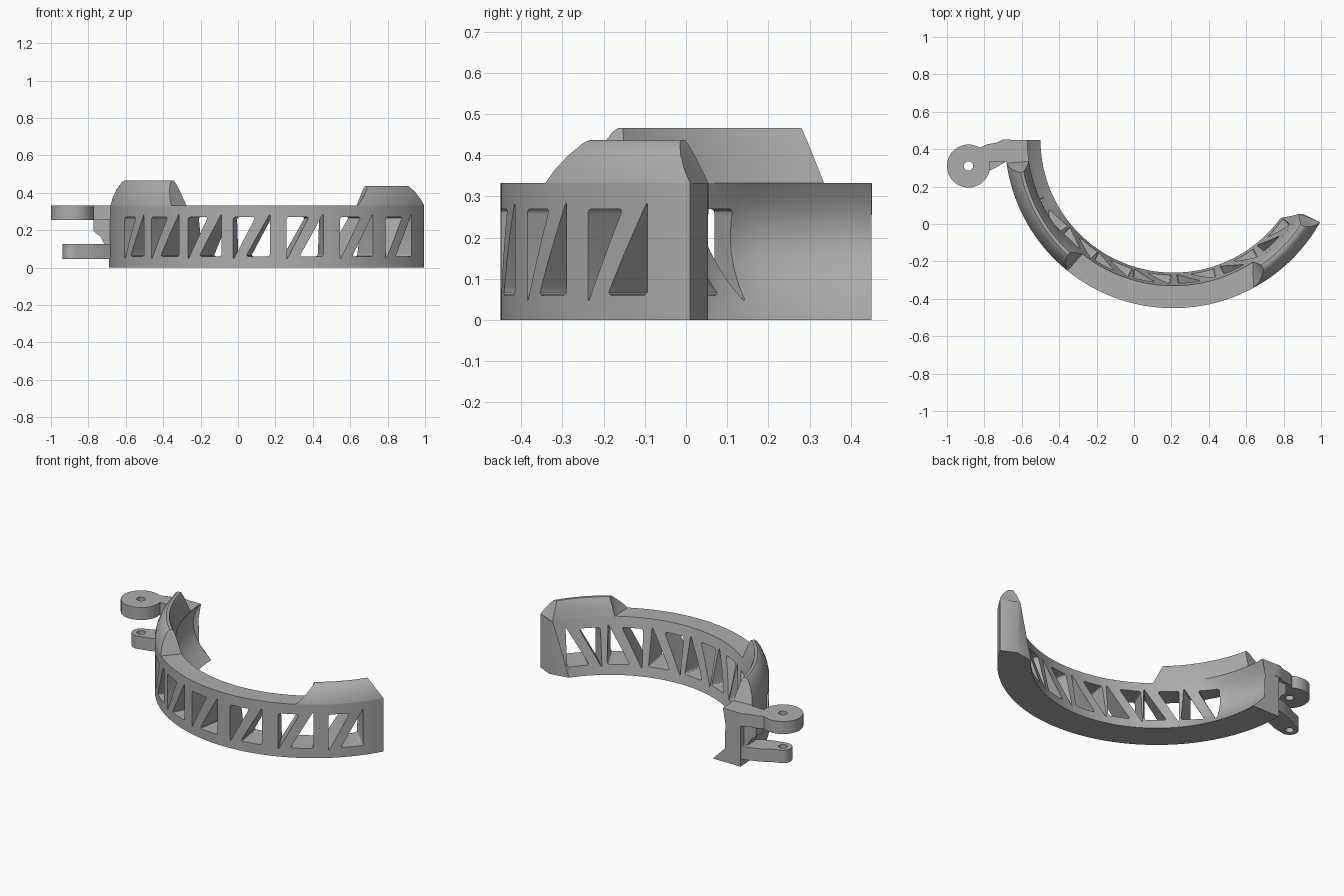
import bpy, bmesh
from math import sin, cos, radians
from mathutils import Vector

CX, CY = 0.21, 0.45          # centre of the curved band
TOP = 0.333

old = bpy.data.objects.get("Cube")
if old:
    bpy.data.objects.remove(old, do_unlink=True)

grey = bpy.data.materials.new("plain_grey")
grey.use_nodes = True
grey.diffuse_color = (0.42, 0.42, 0.42, 1)
grey.node_tree.nodes["Principled BSDF"].inputs["Base Color"].default_value = (0.42, 0.42, 0.42, 1)


def polar(r, angle, z):
    a = radians(angle)
    return Vector((CX + r * sin(a), CY - r * cos(a), z))


def finish(bm, name):
    bmesh.ops.triangulate(bm, faces=[f for f in bm.faces if len(f.verts) > 4])
    bmesh.ops.recalc_face_normals(bm, faces=bm.faces)
    mesh = bpy.data.meshes.new(name)
    bm.to_mesh(mesh)
    bm.free()
    mesh.materials.append(grey)
    ob = bpy.data.objects.new(name, mesh)
    bpy.context.collection.objects.link(ob)
    return ob


def hollow(angle):
    """How strongly the inner wall is hollowed: full at the hinge end only."""
    t = min(1, max(0, (-45 - angle) / 25))
    return t * t * (3 - 2 * t)


def sweep(name, profile, steps):
    """Sweep (radius, z, start angle, end angle, hollow depth) points around the centre."""
    bm = bmesh.new()
    rows = []
    for i in range(steps + 1):
        row = []
        for r, z, a, b, depth in profile:
            angle = a + (b - a) * i / steps
            row.append(bm.verts.new(polar(r + depth * hollow(angle), angle, z)))
        rows.append(row)
    n = len(profile)
    for p, q in zip(rows, rows[1:]):
        for j in range(n):
            k = (j + 1) % n
            bm.faces.new((p[j], p[k], q[k], q[j]))
    bm.faces.new(rows[0])
    bm.faces.new(rows[-1])
    return finish(bm, name)


def ridge(name, height, inner, outer, top, steps):
    """Rounded crest on the band; inner, outer and top are (start, end) angles."""
    section = [(0.78, 0, inner), (0.90, 0, outer), (0.892, 0.3, outer), (0.873, 0.65, outer),
               (0.85, 0.92, outer), (0.835, 1, outer), (0.818, 1, inner), (0.806, 0.8, inner),
               (0.792, 0.4, inner)]
    profile = [(r, TOP + height * f, base[0] + (top[0] - base[0]) * f,
                base[1] + (top[1] - base[1]) * f, 0) for r, f, base in section]
    return sweep(name, profile, steps)


def add_prism(bm, base, offset, rounding=0):
    """Extrude a loop of points by an offset, with optional rounded side edges."""
    a = [bm.verts.new(p) for p in base]
    b = [bm.verts.new(p + offset) for p in base]
    bm.faces.new(a)
    bm.faces.new(b)
    for i in range(len(a)):
        j = (i + 1) % len(a)
        bm.faces.new((a[i], a[j], b[j], b[i]))
    if rounding:
        sides = [bm.edges.get((p, q)) for p, q in zip(a, b)]
        bmesh.ops.bevel(bm, geom=sides, offset=rounding, segments=3,
                        profile=0.5, affect='EDGES')


def plate(name, outline, z0, z1):
    bm = bmesh.new()
    add_prism(bm, [Vector((x, y, z0)) for x, y in outline], Vector((0, 0, z1 - z0)))
    return finish(bm, name)


def arc(r, start, end, steps):
    return [(HX + r * cos(radians(start + (end - start) * i / steps)),
             HY + r * sin(radians(start + (end - start) * i / steps))) for i in range(steps + 1)]


def cut(ob, cutter):
    mod = ob.modifiers.new("cut", 'BOOLEAN')
    mod.operation, mod.solver, mod.object = 'DIFFERENCE', 'EXACT', cutter
    dg = bpy.context.evaluated_depsgraph_get()
    mesh = bpy.data.meshes.new_from_object(ob.evaluated_get(dg))
    ob.modifiers.clear()
    ob.data = mesh


# Curved band: sloping inner wall, hollowed towards the hinge, two-facet free end
profile = [(0.80, 0, -90, 60.3, 0), (0.90, 0, -90, 60.7, 0),
           (0.90, TOP, -90, 60.7, 0), (0.80, TOP, -90, 60.3, 0)]
WALL = 8
for i in range(WALL + 1):
    t = 1 - i / WALL
    profile.append((0.71 + 0.07 * t, TOP * t, -90, 54 + 5.5 * t, 0.344 * t * (1 - t)))
band = sweep("curved_band", profile, 72)

# Windows: two opposed triangles per cell, leaving a diagonal brace
bm = bmesh.new()
upper = [(-0.10, 0.27), (0.022, 0.27), (-0.10, 0.04)]
lower = [(0.10, 0.06), (0.10, 0.29), (-0.03, 0.06)]
for angle in (-58.6, -42, -25.7, -8.8, 9.5, 28.3, 46.5):
    out = Vector((sin(radians(angle)), -cos(radians(angle)), 0))
    side = Vector((-out.y, out.x, 0))
    for tri in (upper, lower):
        base = [polar(0.6, angle, z) + side * u for u, z in tri]
        add_prism(bm, base, out * 0.4, 0.013)
windows = finish(bm, "window_cutter")
cut(band, windows)

# Raised ridges over both ends of the band
ridge_hinge = ridge("hinge_side_ridge", 0.133, (-81.5, -38.5), (-82, -39), (-78, -42.5), 32)
ridge_free = ridge("free_end_ridge", 0.104, (33, 59.5), (28.5, 60.7), (35, 56.5), 24)

# Hinge lugs sharing one vertical pin axis
HX, HY = -0.885, 0.31
upper_lug = plate("upper_hinge_lug", arc(0.115, 58, 372, 40) + [
    (-0.735, 0.335), (-0.68, 0.33), (-0.66, 0.452), (-0.70, 0.452), (-0.735, 0.435),
    (-0.79, 0.425)], 0.255, TOP)
lower_lug = plate("lower_hinge_lug", arc(0.053, 120, 290, 20) + [
    (-0.80, 0.275), (-0.74, 0.30), (-0.675, 0.34), (-0.675, 0.445), (-0.73, 0.435),
    (-0.80, 0.41), (-0.86, 0.375)], 0.045, 0.125)
bm = bmesh.new()
add_prism(bm, [Vector((x, y, -0.1)) for x, y in arc(0.025, 0, 345, 23)], Vector((0, 0, 0.6)))
pin = finish(bm, "pin_hole_cutter")
for lug in (upper_lug, lower_lug):
    cut(lug, pin)

# Tapered web that carries the upper lug
bm = bmesh.new()
web = [(-0.67, 0.06), (-0.695, 0.09), (-0.715, 0.13), (-0.735, 0.165), (-0.772, 0.195),
       (-0.772, 0.26), (-0.67, 0.26)]
add_prism(bm, [Vector((x, 0.345, z)) for x, z in web], Vector((0, 0.07, 0)))
web_ob = finish(bm, "hinge_web")

for cutter in (windows, pin):
    bpy.data.objects.remove(cutter, do_unlink=True)

# Smooth curved surfaces, keep real edges crisp
bpy.ops.object.select_all(action='DESELECT')
for ob in (band, ridge_hinge, ridge_free, upper_lug, lower_lug, web_ob):
    ob.select_set(True)
    bpy.context.view_layer.objects.active = ob
bpy.ops.object.shade_smooth_by_angle(angle=radians(30))
